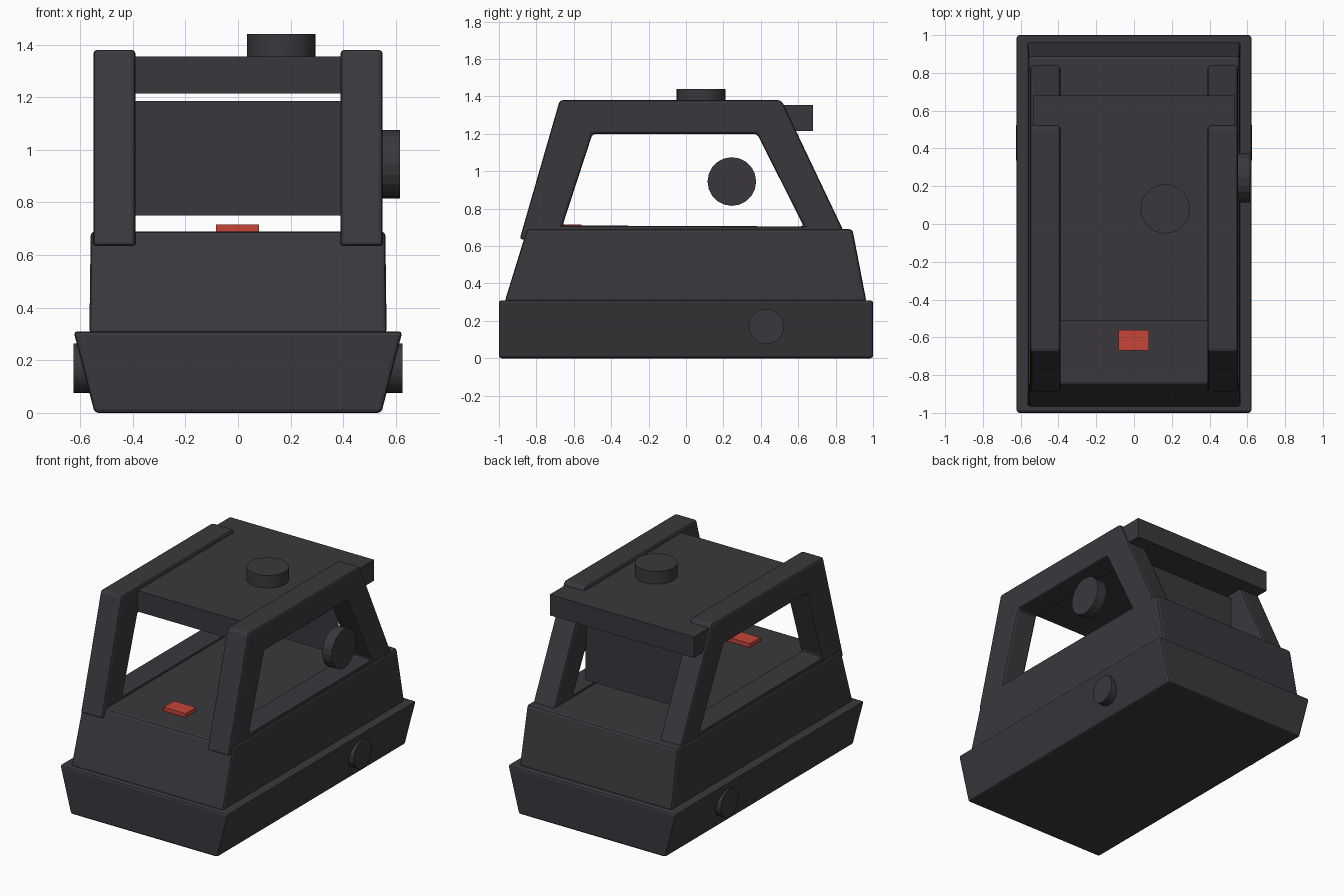
import bpy
import bmesh
from math import pi
from mathutils import Matrix

old = bpy.data.objects.get("Cube")
if old:
    bpy.data.objects.remove(old, do_unlink=True)


def material(name, rgb):
    mat = bpy.data.materials.new(name)
    mat.use_nodes = True
    color = (*rgb, 1)
    mat.diffuse_color = color
    bsdf = next(n for n in mat.node_tree.nodes if n.type == 'BSDF_PRINCIPLED')
    bsdf.inputs["Base Color"].default_value = color
    return mat


CHARCOAL = material("charcoal", (0.042, 0.039, 0.046))
RED = material("red", (0.56, 0.06, 0.04))


def finish(name, bm, mat=CHARCOAL, bevel=0, smooth=False):
    bmesh.ops.recalc_face_normals(bm, faces=bm.faces)
    mesh = bpy.data.meshes.new(name)
    bm.to_mesh(mesh)
    bm.free()
    mesh.materials.append(mat)
    ob = bpy.data.objects.new(name, mesh)
    bpy.context.collection.objects.link(ob)
    if bevel:
        mod = ob.modifiers.new("soft_edges", 'BEVEL')
        mod.width = bevel
        mod.segments = 2
    if smooth:
        bpy.ops.object.select_all(action='DESELECT')
        ob.select_set(True)
        bpy.context.view_layer.objects.active = ob
        bpy.ops.object.shade_smooth_by_angle()
    return ob


def frustum(name, low, high, z0, z1, **options):
    """Block between two (x0, x1, y0, y1) rectangles."""
    bm = bmesh.new()
    rings = []
    for (x0, x1, y0, y1), z in ((low, z0), (high, z1)):
        corners = ((x0, y0), (x1, y0), (x1, y1), (x0, y1))
        rings.append([bm.verts.new((x, y, z)) for x, y in corners])
    bm.faces.new(rings[0])
    bm.faces.new(rings[1])
    for i in range(4):
        j = (i + 1) % 4
        bm.faces.new((rings[0][i], rings[0][j], rings[1][j], rings[1][i]))
    return finish(name, bm, **options)


def cylinder(name, radius, length, center, axis, sides, smooth=True):
    turn = Matrix.Rotation(pi / 2, 4, 'Y') if axis == 'X' else Matrix()
    bm = bmesh.new()
    bmesh.ops.create_cone(bm, cap_ends=True, segments=sides, radius1=radius,
                          radius2=radius, depth=length,
                          matrix=Matrix.Translation(center) @ turn)
    return finish(name, bm, smooth=smooth)


def side_frame(name, x0, x1):
    """Trapezoid window frame, an outer and inner loop given thickness."""
    outer = ((-0.89, 0.635), (0.845, 0.675), (0.51, 1.38), (-0.675, 1.38))
    inner = ((-0.66, 0.71), (0.63, 0.705), (0.38, 1.2), (-0.5, 1.2))
    bm = bmesh.new()
    loops = [[bm.verts.new((x, y, z)) for y, z in path]
             for x in (x0, x1) for path in (outer, inner)]
    out0, in0, out1, in1 = loops
    for a, b in ((out0, in0), (out1, in1), (out0, out1), (in0, in1)):
        for i in range(4):
            j = (i + 1) % 4
            bm.faces.new((a[i], a[j], b[j], b[i]))
    return finish(name, bm, bevel=0.016)


# Lower hull, flaring outwards to its rim
frustum("base", (-0.545, 0.545, -1, 1), (-0.625, 0.625, -1, 1), 0, 0.31,
        bevel=0.014)

# Upper body with sloping ends
frustum("body", (-0.565, 0.565, -0.97, 0.965), (-0.56, 0.56, -0.85, 0.89),
        0.3, 0.69, bevel=0.016)

# Cab: side frames, roof and rear panel
for side, x0, x1 in (("left", 0.39, 0.55), ("right", -0.55, -0.39)):
    side_frame(side + "_window_frame", x0, x1)
roof = (-0.535, 0.535, -0.51, 0.68)
frustum("roof", roof, roof, 1.215, 1.355)

bm = bmesh.new()
bm.faces.new([bm.verts.new((x, 0.5, z)) for x, z in
              ((-0.395, 0.75), (0.395, 0.75), (0.395, 1.185), (-0.395, 1.185))])
panel = finish("rear_panel", bm)
if panel.data.polygons[0].normal.y > 0:
    panel.data.flip_normals()

# Round fittings
cylinder("roof_cap", 0.13, 0.1, (0.165, 0.08, 1.39), 'Z', 32)
cylinder("side_knob", 0.13, 0.07, (0.58, 0.245, 0.945), 'X', 20, smooth=False)
cylinder("base_axle", 0.094, 1.25, (0, 0.43, 0.17), 'X', 32)

# Front deck button
button = (-0.083, 0.08, -0.67, -0.56)
frustum("button", button, button, 0.68, 0.716, mat=RED)
